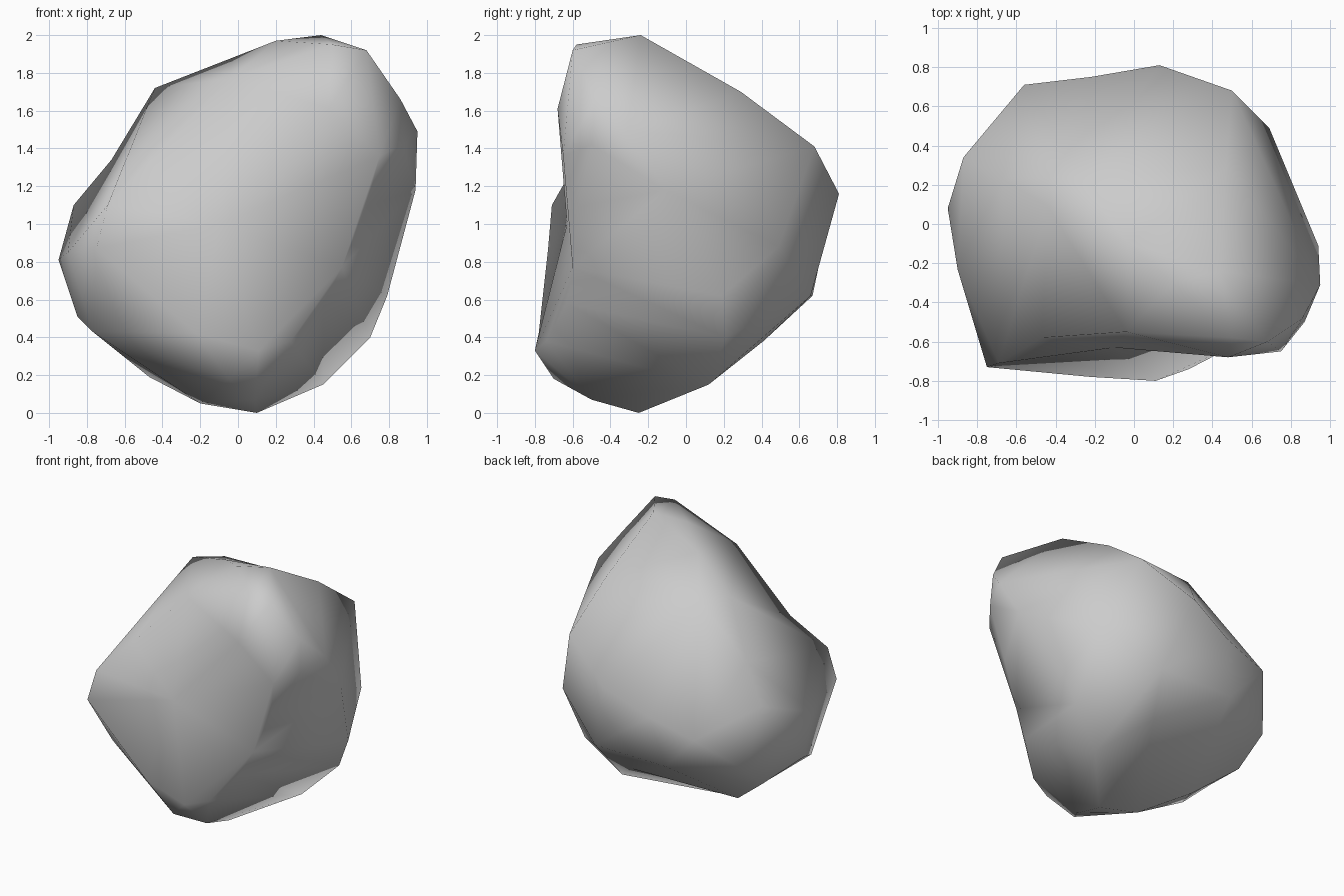
import bpy, bmesh
from mathutils import Vector

# Corner points of the boulder, in three height bands
base = [(.10, -.25, 0), (.09, -.5, .07), (-.2, -.2, .05), (.45, .12, .15), (-.47, .05, .19),
        (-.05, -.70, .18), (.11, -.80, .33), (.28, -.74, .38), (.70, .21, .40), (.17, .41, .38),
        (-.22, -.78, .42), (-.77, -.4, .43), (-.77, .2, .43), (-.85, -.2, .51)]
middle = [(.45, -.63, .58), (.79, .19, .62), (-.8, .42, .62), (.3, .66, .62), (-.3, .67, .62),
          (.55, -.6, .77), (-.95, .08, .81), (-.75, -.73, .87), (.69, .49, .88), (-.9, -.23, .85),
          (-.56, .71, .9), (-.1, -.63, 1.0), (-.22, .75, 1.0), (.68, -.57, 1.09),
          (-.69, -.71, 1.1), (-.87, .34, 1.1), (.94, -.11, 1.18), (.13, .81, 1.16)]
crown = [(-.47, -.58, 1.33), (-.67, .23, 1.34), (.75, -.65, 1.36), (.87, -.5, 1.42),
         (.5, .68, 1.41), (.95, -.31, 1.49), (.48, -.68, 1.61), (.86, -.48, 1.66),
         (.47, .29, 1.70), (-.44, .09, 1.72), (-.28, .24, 1.71), (-.04, -.55, 1.77),
         (-.03, -.1, 1.88), (.68, -.6, 1.92), (.5, -.58, 1.95), (.2, -.3, 1.97), (.44, -.24, 2.0)]

CENTRE = Vector((0, 0, 1))
ROUNDING = 0.4   # pulls points toward a sphere so shallow dents survive the hull

# Wrap a hull round the rounded-off points, then restore each point's true distance
bm = bmesh.new()
for p in base + middle + crown:
    d = Vector(p) - CENTRE
    bm.verts.new(d.normalized() * d.length ** ROUNDING)
bmesh.ops.convex_hull(bm, input=bm.verts[:])
bmesh.ops.delete(bm, geom=[v for v in bm.verts if not v.link_faces], context='VERTS')
for v in bm.verts:
    v.co = CENTRE + v.co.normalized() * v.co.length ** (1 / ROUNDING)
bmesh.ops.recalc_face_normals(bm, faces=bm.faces[:])
for f in bm.faces:
    f.smooth = True

# Boulder object
mesh = bpy.data.meshes.new("boulder")
bm.to_mesh(mesh)
bm.free()
boulder = bpy.data.objects.new("boulder", mesh)
bpy.context.collection.objects.link(boulder)
